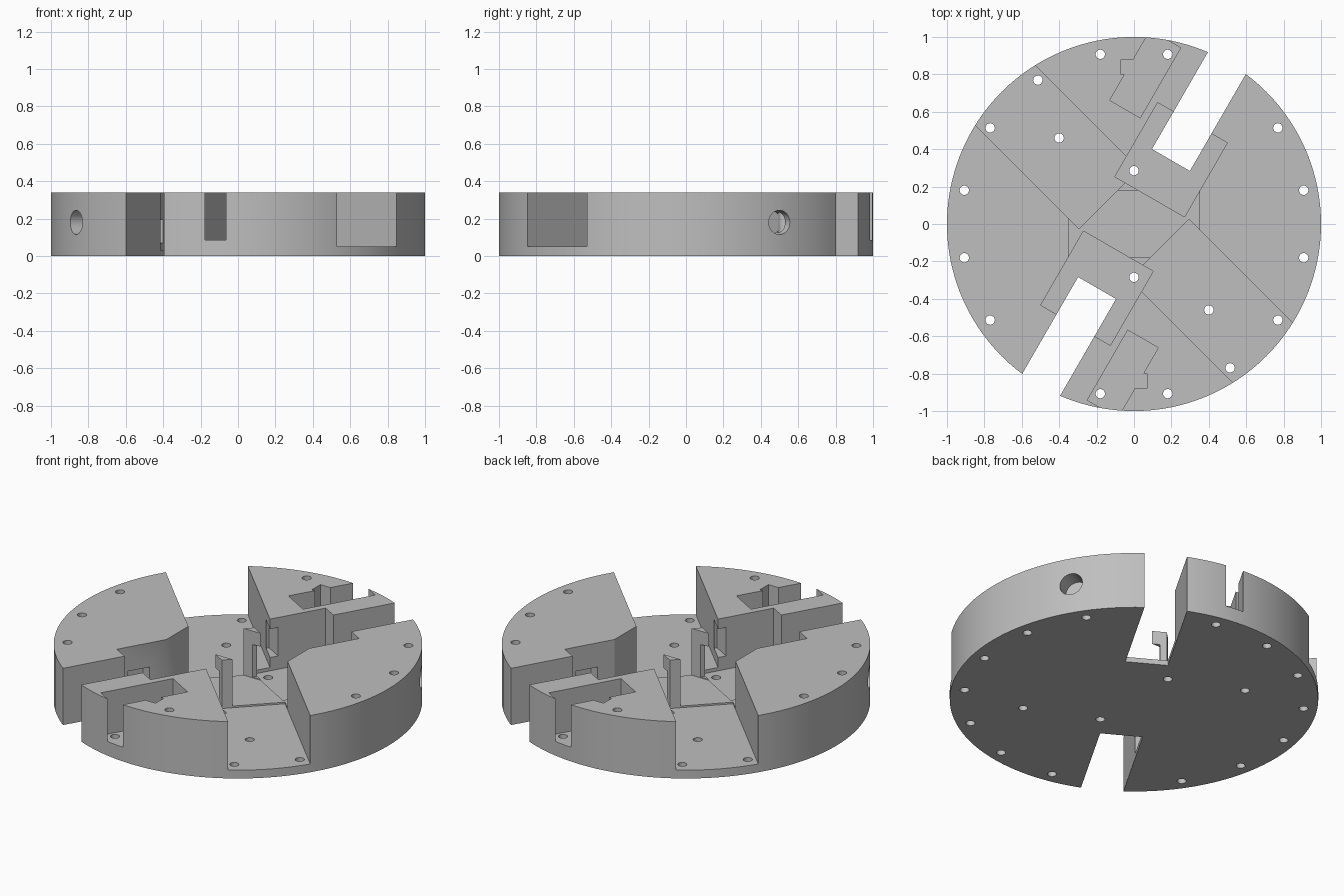
import bpy, bmesh, math
from mathutils import Matrix, Vector

cube = bpy.data.objects.get("Cube")
if cube:
    bpy.data.objects.remove(cube, do_unlink=True)

HEIGHT = 0.34
TOP = 0.5  # cutters that open upward reach here
scene = bpy.context.scene

grey = bpy.data.materials.new("plain_grey")
grey.use_nodes = True
grey.diffuse_color = (0.52, 0.52, 0.52, 1)
grey.node_tree.nodes["Principled BSDF"].inputs["Base Color"].default_value = (0.52, 0.52, 0.52, 1)


def make_object(name, bm):
    mesh = bpy.data.meshes.new(name)
    bmesh.ops.recalc_face_normals(bm, faces=bm.faces)
    bm.to_mesh(mesh)
    bm.free()
    obj = bpy.data.objects.new(name, mesh)
    obj.data.materials.append(grey)
    scene.collection.objects.link(obj)
    return obj


def add_cylinder(bm, radius, depth, matrix, segments):
    bmesh.ops.create_cone(bm, cap_ends=True, segments=segments, radius1=radius,
                          radius2=radius, depth=depth, matrix=matrix)


def cut(target, bm):
    """Subtract a cutter from the target and discard the cutter."""
    cutter = make_object("cutter", bm)
    cutter.hide_render = True
    mod = target.modifiers.new("cut", 'BOOLEAN')
    mod.operation = 'DIFFERENCE'
    mod.solver = 'EXACT'
    mod.object = cutter
    bpy.context.view_layer.update()
    graph = bpy.context.evaluated_depsgraph_get()
    result = bpy.data.meshes.new_from_object(target.evaluated_get(graph))
    target.modifiers.clear()
    target.data = result
    bpy.data.objects.remove(cutter, do_unlink=True)


def cut_box(target, angle, x, y, z):
    """Cut a box given by its ranges in a frame turned about z."""
    size = Vector((x[1] - x[0], y[1] - y[0], z[1] - z[0]))
    centre = Vector((sum(x), sum(y), sum(z))) / 2
    bm = bmesh.new()
    matrix = (Matrix.Rotation(math.radians(angle), 4, 'Z')
              @ Matrix.Translation(centre) @ Matrix.Diagonal(size.to_4d()))
    bmesh.ops.create_cube(bm, size=1, matrix=matrix)
    cut(target, bm)


# Round chassis
bm = bmesh.new()
add_cylinder(bm, 1, HEIGHT, Matrix.Translation((0, 0, HEIGHT / 2)), 128)
chassis = make_object("chassis_disc", bm)

# Central cavity
cut_box(chassis, 0, (-0.35, 0.35), (-0.18, 0.18), (0.06, TOP))

# Each recess occurs twice, half a turn apart
for turn in (0, 180):
    # diagonal channel out to the rim
    cut_box(chassis, 135 + turn, (0.19, 1.2), (-0.226, 0.226), (0.05, TOP))
    drive = 240 + turn
    # drive pocket and wheel slot
    cut_box(chassis, drive, (0.168, 0.625), (-0.215, 0.215), (0.03, TOP))
    cut_box(chassis, drive, (0.395, 1.2), (-0.117, 0.117), (-0.1, TOP))
    # outer pocket with its side notch
    cut_box(chassis, drive, (0.508, 0.94), (0.255, 0.443), (0.085, TOP))
    cut_box(chassis, 180 + turn, (-0.07, 0), (0.8, 0.88), (0.085, TOP))
    # window beneath the inner bracket
    cut_box(chassis, drive, (0.05, 0.2), (-0.115, 0.115), (0.065, 0.26))
    # openings in the pocket walls
    cut_box(chassis, drive, (0.43, 0.56), (-0.3, -0.2), (0.07, 0.195))
    cut_box(chassis, drive, (0.25, 0.34), (0.2, 0.33), (0.11, 0.28))
    # round socket in the rim
    bm = bmesh.new()
    matrix = (Matrix.Rotation(math.radians(30 + turn), 4, 'Z')
              @ Matrix.Translation((1, 0, 0.18)) @ Matrix.Rotation(math.pi / 2, 4, 'Y'))
    add_cylinder(bm, 0.065, 0.2, matrix, 32)
    cut(chassis, bm)

# Screw holes: a ring that skips the wheel slots, plus inner pairs
spots = [(0.925 * math.cos(a), 0.925 * math.sin(a))
         for a in (math.radians(11.25 + 22.5 * i) for i in range(16) if i % 8 != 2)]
spots += [(-0.4, 0.46), (0.4, -0.46), (0, 0.285), (0, -0.285)]
bm = bmesh.new()
for x, y in spots:
    add_cylinder(bm, 0.025, 1, Matrix.Translation((x, y, 0.2)), 20)
cut(chassis, bm)

# Smooth rim and holes, crisp edges
bpy.ops.object.select_all(action='DESELECT')
chassis.select_set(True)
bpy.context.view_layer.objects.active = chassis
bpy.ops.object.shade_smooth_by_angle(angle=math.radians(30))
